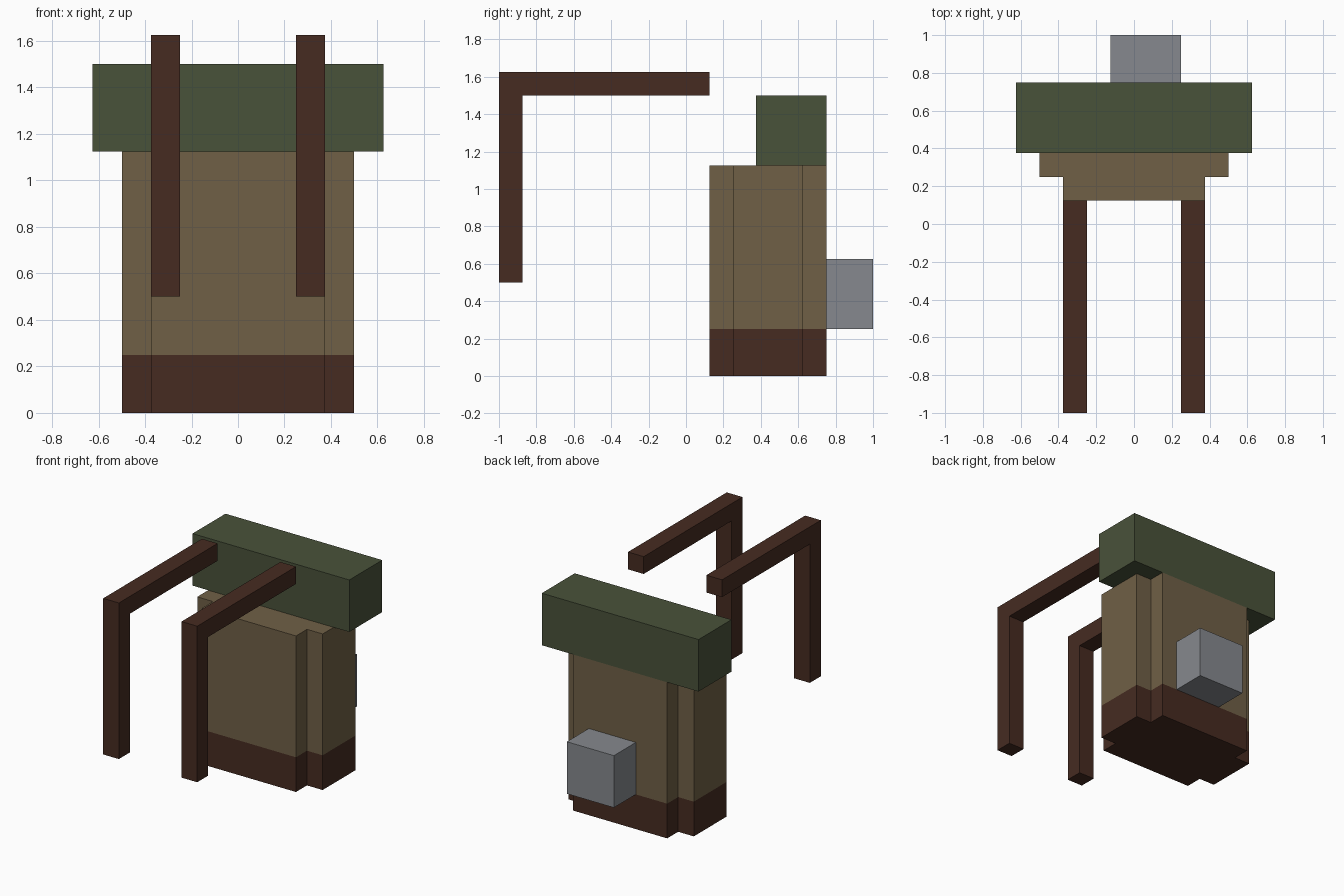
import bpy
import bmesh
from mathutils import Vector

default = bpy.data.objects.get("Cube")
if default:
    bpy.data.objects.remove(default, do_unlink=True)

U = 0.125  # modelling unit: every part sits on this lattice


def material(name, hex_code):
    """Flat material from an sRGB hex colour, stored as linear values."""
    srgb = [c / 255 for c in bytes.fromhex(hex_code)]
    linear = [c / 12.92 if c < 0.04045 else ((c + 0.055) / 1.055) ** 2.4 for c in srgb]
    mat = bpy.data.materials.new(name)
    mat.use_nodes = True
    mat.diffuse_color = (*linear, 1)
    mat.node_tree.nodes["Principled BSDF"].inputs["Base Color"].default_value = (*linear, 1)
    return mat


canvas = material("tan canvas", "706046")
leather = material("dark brown leather", "462B21")
cloth = material("olive green cloth", "49523A")
metal = material("grey metal", "86898E")


def prism(name, outline, direction, mats, cut_z=None):
    """Extrude a closed outline; optionally cut it at a height and use the second material below."""
    bm = bmesh.new()
    base = bm.faces.new([bm.verts.new(Vector(p) * U) for p in outline])
    grown = bmesh.ops.extrude_face_region(bm, geom=[base], use_keep_orig=True)
    moved = [v for v in grown["geom"] if isinstance(v, bmesh.types.BMVert)]
    bmesh.ops.translate(bm, verts=moved, vec=Vector(direction) * U)
    if cut_z is not None:
        bmesh.ops.bisect_plane(bm, geom=bm.verts[:] + bm.edges[:] + bm.faces[:],
                               plane_co=(0, 0, cut_z * U), plane_no=(0, 0, 1))
        for f in bm.faces:
            f.material_index = int(f.calc_center_median().z < cut_z * U)
    bmesh.ops.recalc_face_normals(bm, faces=bm.faces)
    mesh = bpy.data.meshes.new(name)
    bm.to_mesh(mesh)
    bm.free()
    for mat in mats:
        mesh.materials.append(mat)
    obj = bpy.data.objects.new(name, mesh)
    bpy.context.collection.objects.link(obj)
    return obj


def box(name, low, high, mat):
    """Axis-aligned block between two corners."""
    (x0, y0, z0), (x1, y1, z1) = low, high
    return prism(name, [(x0, y0, z0), (x1, y0, z0), (x1, y1, z0), (x0, y1, z0)],
                 (0, 0, z1 - z0), [mat])


# Pack body: notched-corner footprint with a leather base
right_half = [(3, 1), (3, 2), (4, 2), (4, 5), (3, 5), (3, 6)]
footprint = right_half + [(-x, y) for x, y in reversed(right_half)]
prism("pack_body", [(x, y, 0) for x, y in footprint], (0, 0, 9), [canvas, leather], cut_z=2)

# Bedroll on top and metal box on the back
box("bedroll", (-5, 3, 9), (5, 6, 12), cloth)
box("back_box", (-1, 6, 2), (2, 8, 5), metal)

# Pair of L-shaped shoulder straps
strap_profile = [(-8, 4), (-7, 4), (-7, 12), (1, 12), (1, 13), (-8, 13)]
for name, x in (("left_strap", 2), ("right_strap", -3)):
    prism(name, [(x, y, z) for y, z in strap_profile], (1, 0, 0), [leather])
